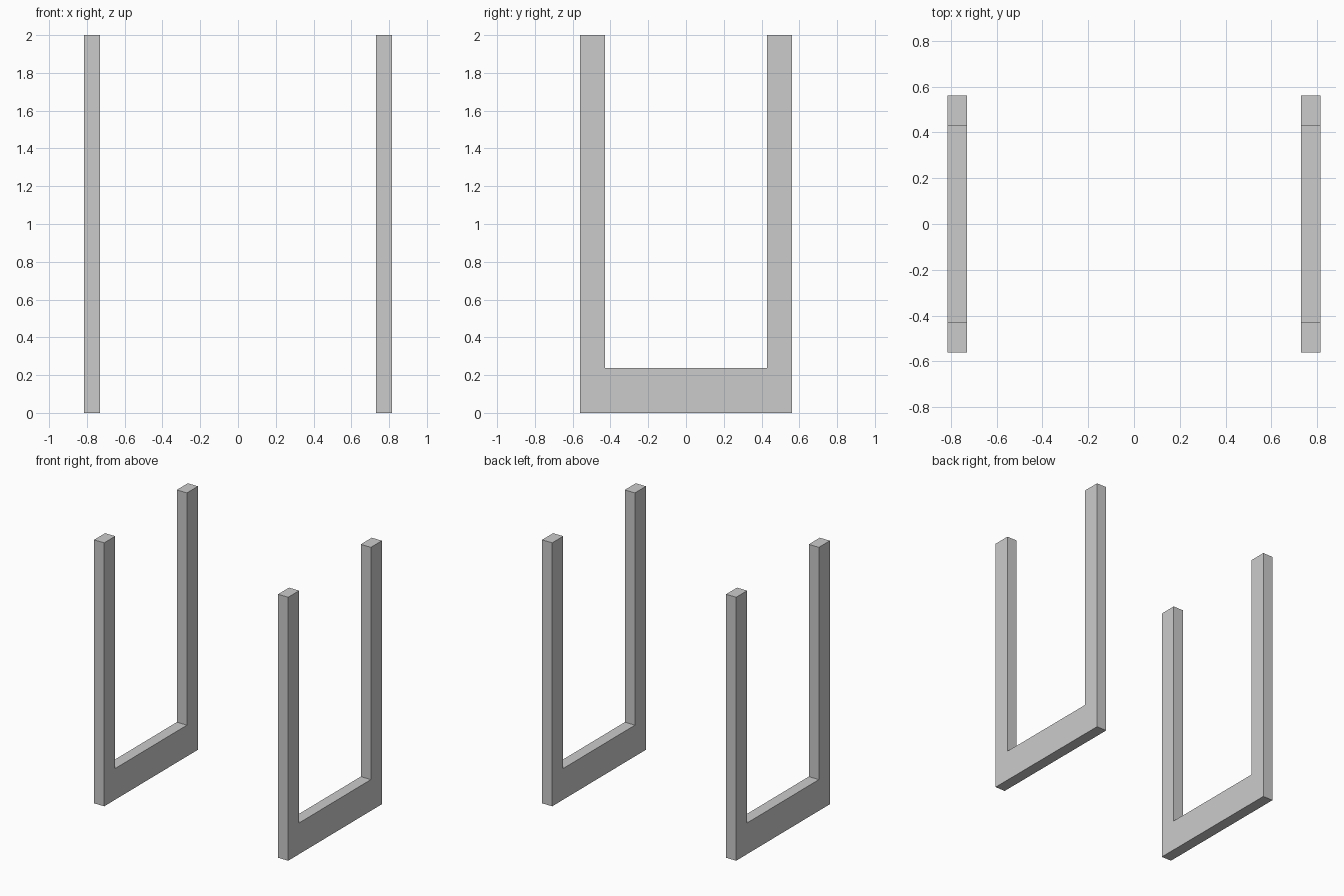
import bpy
import bmesh

if "Cube" in bpy.data.objects:
    bpy.data.objects.remove(bpy.data.objects["Cube"])

X_IN, X_OUT = 0.73, 0.815   # frame thickness along x
Y_IN, Y_OUT = 0.43, 0.562   # inner and outer half depth
Z_BAR, Z_TOP = 0.237, 2.0   # crossbar top and post top


def u_frame(name, x0, x1):
    """Extrude a U-shaped profile in the yz plane from x0 to x1."""
    profile = [(-Y_OUT, 0), (Y_OUT, 0), (Y_OUT, Z_TOP), (Y_IN, Z_TOP),
               (Y_IN, Z_BAR), (-Y_IN, Z_BAR), (-Y_IN, Z_TOP), (-Y_OUT, Z_TOP)]
    bm = bmesh.new()
    face = bm.faces.new([bm.verts.new((x0, y, z)) for y, z in profile])
    ext = bmesh.ops.extrude_face_region(bm, geom=[face])
    verts = [g for g in ext["geom"] if isinstance(g, bmesh.types.BMVert)]
    bmesh.ops.translate(bm, vec=(x1 - x0, 0, 0), verts=verts)
    bmesh.ops.recalc_face_normals(bm, faces=bm.faces)
    mesh = bpy.data.meshes.new(name)
    bm.to_mesh(mesh)
    bm.free()
    obj = bpy.data.objects.new(name, mesh)
    bpy.context.collection.objects.link(obj)
    return obj


# Two matching side frames: a bottom rail with a post at each end
u_frame("left_side_frame", -X_OUT, -X_IN)
u_frame("right_side_frame", X_IN, X_OUT)
